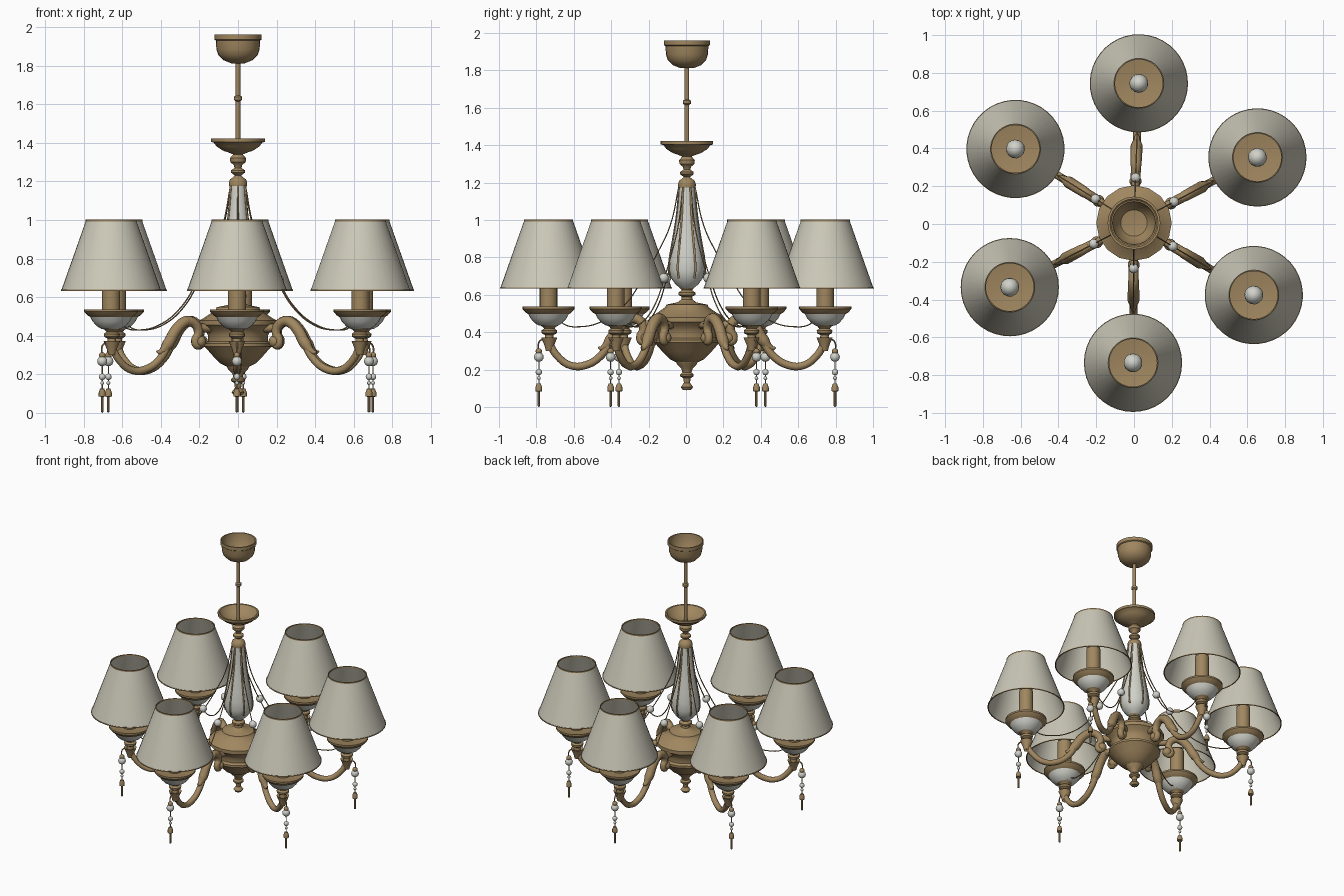
import bpy, bmesh, math
from mathutils import Matrix, Vector

if "Cube" in bpy.data.objects:
    bpy.data.objects.remove(bpy.data.objects["Cube"])


def material(name, rgb):
    m = bpy.data.materials.new(name)
    m.use_nodes = True
    m.diffuse_color = (*rgb, 1)
    m.node_tree.nodes["Principled BSDF"].inputs["Base Color"].default_value = (*rgb, 1)
    return m


BRASS = material("antique brass", (0.35, 0.24, 0.115))
FABRIC = material("cream fabric", (0.60, 0.58, 0.48))
WHITE = material("white porcelain", (0.64, 0.64, 0.59))
ANGLES = [88, 28, -31, -90.4, -152.7, 148]
ARM_R = 0.74
AXIS = Vector((0, 0.005, 0))


def finish(obj, angle=40):
    bpy.ops.object.select_all(action='DESELECT')
    obj.select_set(True)
    bpy.context.view_layer.objects.active = obj
    bpy.ops.object.shade_smooth_by_angle(angle=math.radians(angle))
    obj.location = AXIS
    return obj


def lathe(name, profile, mat, x=0, sides=24):
    """Turn (radius, height) points about a vertical line at distance x."""
    bm = bmesh.new()
    verts = [bm.verts.new((r, 0, z)) for r, z in profile]
    edges = [bm.edges.new(p) for p in zip(verts, verts[1:])]
    bmesh.ops.spin(bm, geom=verts + edges, axis=(0, 0, 1), cent=(0, 0, 0),
                   angle=math.tau, steps=sides, use_duplicate=False)
    bmesh.ops.remove_doubles(bm, verts=bm.verts, dist=0.0002)
    bmesh.ops.recalc_face_normals(bm, faces=bm.faces)
    bmesh.ops.translate(bm, verts=bm.verts, vec=(x, 0, 0))
    me = bpy.data.meshes.new(name)
    bm.to_mesh(me)
    bm.free()
    me.materials.append(mat)
    obj = bpy.data.objects.new(name, me)
    bpy.context.collection.objects.link(obj)
    return finish(obj)


def ball(name, x, z, r, mat, stretch=1):
    pts = [(r * math.sin(math.pi * i / 8), z - r * stretch * math.cos(math.pi * i / 8))
           for i in range(9)]
    return lathe(name, pts, mat, x, 14)


def tube(name, points, mat, thick, res=2):
    """Sweep a round section along (x, z, radius factor) points."""
    cu = bpy.data.curves.new(name, 'CURVE')
    cu.dimensions = '3D'
    cu.bevel_depth, cu.bevel_resolution, cu.resolution_u = thick, res, 5
    cu.use_fill_caps = True
    sp = cu.splines.new('BEZIER')
    sp.bezier_points.add(len(points) - 1)
    for bp, (x, z, f) in zip(sp.bezier_points, points):
        bp.co, bp.radius = (x, 0, z), f
        bp.handle_left_type = bp.handle_right_type = 'AUTO'
    cu.materials.append(mat)
    obj = bpy.data.objects.new(name, cu)
    bpy.context.collection.objects.link(obj)
    bpy.ops.object.select_all(action='DESELECT')
    obj.select_set(True)
    bpy.context.view_layer.objects.active = obj
    bpy.ops.object.convert(target='MESH')
    return finish(bpy.context.view_layer.objects.active, 60)


def around(parts):
    """Repeat the parts once for each arm."""
    for part in parts:
        base = part.name
        for i, a in enumerate(ANGLES):
            o = part if i == 0 else bpy.data.objects.new(f"{base}_{i + 1}", part.data)
            if i:
                bpy.context.collection.objects.link(o)
            o.location = AXIS
            o.rotation_euler.z = math.radians(a)


# Central stem: finial, bowl, vase, dish, rod and ceiling cup
lathe("lower_finial", [(0, .09), (.022, .092), (.033, .107), (.022, .122), (.016, .13),
                       (.02, .155), (.036, .165), (.036, .175), (.024, .185), (.03, .205),
                       (.05, .225), (.06, .245)], BRASS)
lathe("body_bowl", [(.06, .24), (.09, .255), (.13, .295), (.165, .335), (.175, .345),
                    (.175, .36), (.155, .37), (.155, .40), (.17, .43), (.2, .455),
                    (.2, .48), (.18, .49), (.15, .51), (.115, .535), (.11, .548),
                    (.05, .56), (.03, .575), (.028, .59), (.045, .60), (.045, .612),
                    (.028, .625), (.04, .64)], BRASS, sides=16)
VASE = [(.035, .635), (.06, .655), (.085, .69), (.095, .73), (.092, .79), (.08, .86),
        (.066, .94), (.054, 1.02), (.046, 1.10), (.04, 1.185)]
lathe("porcelain_vase", VASE, WHITE)
lathe("vase_cap", [(.046, 1.175), (.048, 1.19), (.042, 1.21), (.025, 1.222), (.016, 1.23),
                   (.036, 1.245), (.036, 1.257), (.018, 1.27), (.022, 1.285), (.04, 1.30),
                   (.042, 1.32), (.025, 1.34), (.05, 1.35), (.075, 1.358), (.11, 1.38),
                   (.125, 1.40), (.14, 1.405), (.14, 1.422), (.128, 1.422), (.1, 1.385),
                   (.05, 1.365), (0, 1.362)], BRASS)
lathe("hanging_rod", [(.012, 1.35), (.012, 1.615), (.021, 1.622), (.021, 1.638),
                      (.012, 1.645), (.012, 1.83)], BRASS, sides=12)
lathe("ceiling_cup", [(0, 1.812), (.035, 1.812), (.075, 1.828), (.102, 1.855), (.112, 1.885),
                      (.115, 1.93), (.122, 1.935), (.122, 1.96), (.114, 1.96), (.106, 1.88),
                      (.07, 1.835), (0, 1.825)], BRASS)

# Curled arm with a thicker leaf sheath
arm = tube("arm", [(.215, .365, .9), (.238, .35, 1), (.25, .375, 1), (.232, .41, 1.1),
                   (.245, .455, 1.2), (.295, .475, 1.2), (.35, .445, 1.1), (.40, .365, 1),
                   (.46, .275, .95), (.54, .225, .95), (.62, .222, .9), (.69, .27, .9),
                   (.73, .335, .9), (ARM_R, .39, .9)], BRASS, .022)
sheath = tube("arm_leaf", [(.27, .478, .8), (.31, .472, 1), (.36, .432, 1.05),
                           (.41, .355, 1.1), (.455, .315, .5), (.475, .318, .15)], BRASS, .029)
curl = ball("arm_curl", .222, .37, .032, BRASS)
bracket = tube("arm_bracket", [(.15, .44, 1), (.2, .44, 1), (.25, .45, .8)], BRASS, .022)
leaf_end = lathe("arm_end_leaf", [(.018, .30), (.026, .33), (.043, .372), (.024, .365),
                                  (.022, .385), (.04, .395), (.042, .41), (.028, .42),
                                  (.036, .43), (.055, .44)], BRASS, ARM_R - .004, 16)

# Candle cup, sleeve, bulb and lampshade
cup = lathe("cup_bowl", [(.05, .435), (.075, .45), (.097, .475), (.112, .505)], WHITE, ARM_R)
rim = lathe("cup_rim", [(.108, .497), (.122, .505), (.14, .525), (.14, .537), (.125, .535),
                        (.06, .525), (0, .525)], BRASS, ARM_R)
sleeve = lathe("candle_sleeve", [(.047, .525), (.047, .755), (0, .755)], BRASS, ARM_R, 20)
bulb = ball("bulb", ARM_R, .80, .05, WHITE, 1.15)
shade = lathe("lampshade", [(.258, .636), (.130, .998), (.127, .998), (.255, .636),
                            (.258, .636)], FABRIC, ARM_R, 40)
trims = [lathe("shade_trim_" + n, [(r - .004, z - h), (r + .002, z - h), (r + .002, z + h),
                                   (r - .004, z + h), (r - .004, z - h)], BRASS, ARM_R, 40)
         for n, r, z, h in (("top", .13, .997, .005), ("bottom", .258, .636, .003))]

# Draped chain with a bead, and gilt ribs on the vase
chain = tube("draped_chain", [(.043, 1.18, 1), (.09, .97, 1), (.16, .82, 1), (.24, .68, 1),
                              (.33, .55, 1), (.45, .46, 1), (.57, .43, 1), (.66, .445, 1),
                              (.70, .5, 1)], BRASS, .0035, 1)
bead = ball("chain_bead", .24, .69, .026, WHITE)
rib = tube("vase_rib", [(r + .001, z, 1) for r, z in VASE[2:]], BRASS, .006, 1)

# Hanging drop under each cup
DROP = .792
hook = tube("drop_hook", [(.75, .345, 1), (.775, .36, 1), (DROP, .345, 1), (DROP, .29, .8),
                          (DROP, .18, .7), (DROP, .09, .7)], BRASS, .0045, 1)
drops = [ball("drop_bead_large", DROP, .268, .026, WHITE),
         ball("drop_cap", DROP, .298, .017, BRASS),
         ball("drop_bead_small", DROP, .187, .017, WHITE),
         ball("drop_bead_tiny", DROP, .155, .01, WHITE),
         lathe("drop_bell", [(0, .128), (.011, .125), (.018, .105), (.018, .085), (0, .082)],
               BRASS, DROP, 12),
         lathe("drop_needle", [(0, .09), (.007, .085), (.007, .006), (0, 0)], BRASS, DROP, 8)]

around([arm, sheath, curl, bracket, leaf_end, cup, rim, sleeve, bulb, shade, chain, bead,
        rib, hook] + trims + drops)
